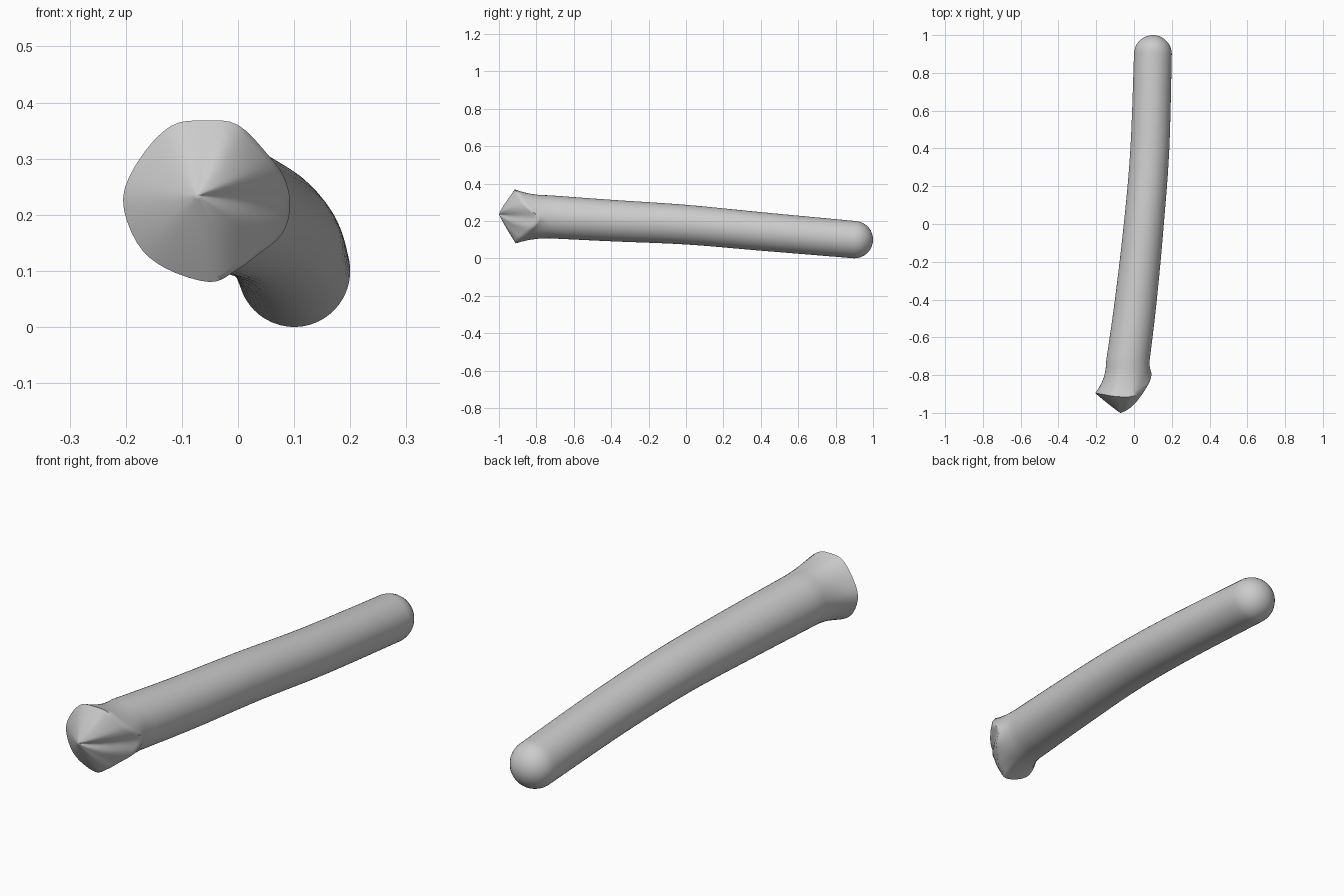
import bpy, bmesh, math
from mathutils import Vector

old = bpy.data.objects.get("Cube")
if old:
    bpy.data.objects.remove(old, do_unlink=True)

grey = bpy.data.materials.new("matte grey")
grey.use_nodes = True
colour = (0.6, 0.6, 0.6, 1)
grey.diffuse_color = colour
grey.node_tree.nodes["Principled BSDF"].inputs["Base Color"].default_value = colour


def spline(points, steps, closed=False):
    """Smooth curve through points of any dimension."""
    pts = [Vector(p) for p in points]
    n = len(pts)
    pick = (lambda i: pts[i % n]) if closed else (lambda i: pts[max(0, min(n - 1, i))])
    out = []
    for i in range(n if closed else n - 1):
        a, b, c, d = (pick(i + k) for k in (-1, 0, 1, 2))
        for s in range(steps):
            t = s / steps
            out.append(b + (c - a) * t / 2 + (a * 2 - b * 5 + c * 4 - d) * t * t / 2
                       + (b * 3 - a - c * 3 + d) * t ** 3 / 2)
    if not closed:
        out.append(pts[-1])
    return out


# Uneven rim of the flared head, swept back on its left side
rim = spline([(-.06, -.915, .368), (0, -.91, .36), (.055, -.875, .305), (.083, -.835, .265),
              (.093, -.79, .215), (.078, -.82, .165), (.03, -.87, .125), (-.005, -.9, .1),
              (-.05, -.91, .08), (-.13, -.905, .105), (-.18, -.9, .15), (-.205, -.895, .228),
              (-.175, -.9, .3), (-.12, -.91, .358)], 4, True)
hub = Vector((-.055, 0, .225))
angles = [math.atan2(p.z - hub.z, p.x - hub.x) for p in rim]


def circle(x, y, z, r):
    return [Vector((x + r * math.cos(a), y, z + r * math.sin(a))) for a in angles]


rings = []

# Rounded back end
for k in range(1, 9):
    a = math.pi / 2 * k / 9
    rings.append(circle(.1, .9 + .1 * math.cos(a), .1, .1 * math.sin(a)))

# Gently bowed, slowly widening shaft: x, y, z, radius
shaft = spline([(.1, .9, .1, .1), (.084, .4, .144, .103), (.052, 0, .18, .106),
                (.01, -.4, .202, .111), (-.033, -.73, .222, .115)], 6)
rings += [circle(*s) for s in shaft]

# Flare from the shaft out to the rim
neck = rings[-1]
for k in range(1, 7):
    t = k / 6
    ring = []
    for p, q in zip(neck, rim):
        w = t ** 2.2 if k < 6 else 1
        ring.append(Vector((p.x + (q.x - p.x) * w, p.y + (q.y - p.y) * t,
                            p.z + (q.z - p.z) * w)))
    rings.append(ring)

# Blunt pointed front, fuller on the swept side
tip = Vector((-.073, -1, .234))
for t in (.06, .2, .4, .6, .8, .95):
    ring = []
    for p in rim:
        q = p.lerp(tip, t)
        full = max(0, min(1, (p.x + .03) / .1))
        q.y -= (.012 + .1 * full) * t * (1 - t)
        ring.append(q)
    rings.append(ring)

# Join the rings into one skin
bm = bmesh.new()
loops = [[bm.verts.new(p) for p in ring] for ring in rings]
n = len(angles)
for lo, hi in zip(loops, loops[1:]):
    for i in range(n):
        j = (i + 1) % n
        bm.faces.new((lo[i], lo[j], hi[j], hi[i]))
for loop, end in ((loops[0], Vector((.1, 1, .1))), (loops[-1], tip)):
    v = bm.verts.new(end)
    for i in range(n):
        bm.faces.new((loop[i], loop[(i + 1) % n], v))
bmesh.ops.recalc_face_normals(bm, faces=bm.faces[:])

mesh = bpy.data.meshes.new("flared_rod")
bm.to_mesh(mesh)
bm.free()
mesh.materials.append(grey)
rod = bpy.data.objects.new("flared_rod", mesh)
bpy.context.collection.objects.link(rod)
bpy.ops.object.select_all(action='DESELECT')
rod.select_set(True)
bpy.context.view_layer.objects.active = rod
bpy.ops.object.shade_smooth_by_angle(angle=math.radians(60))
